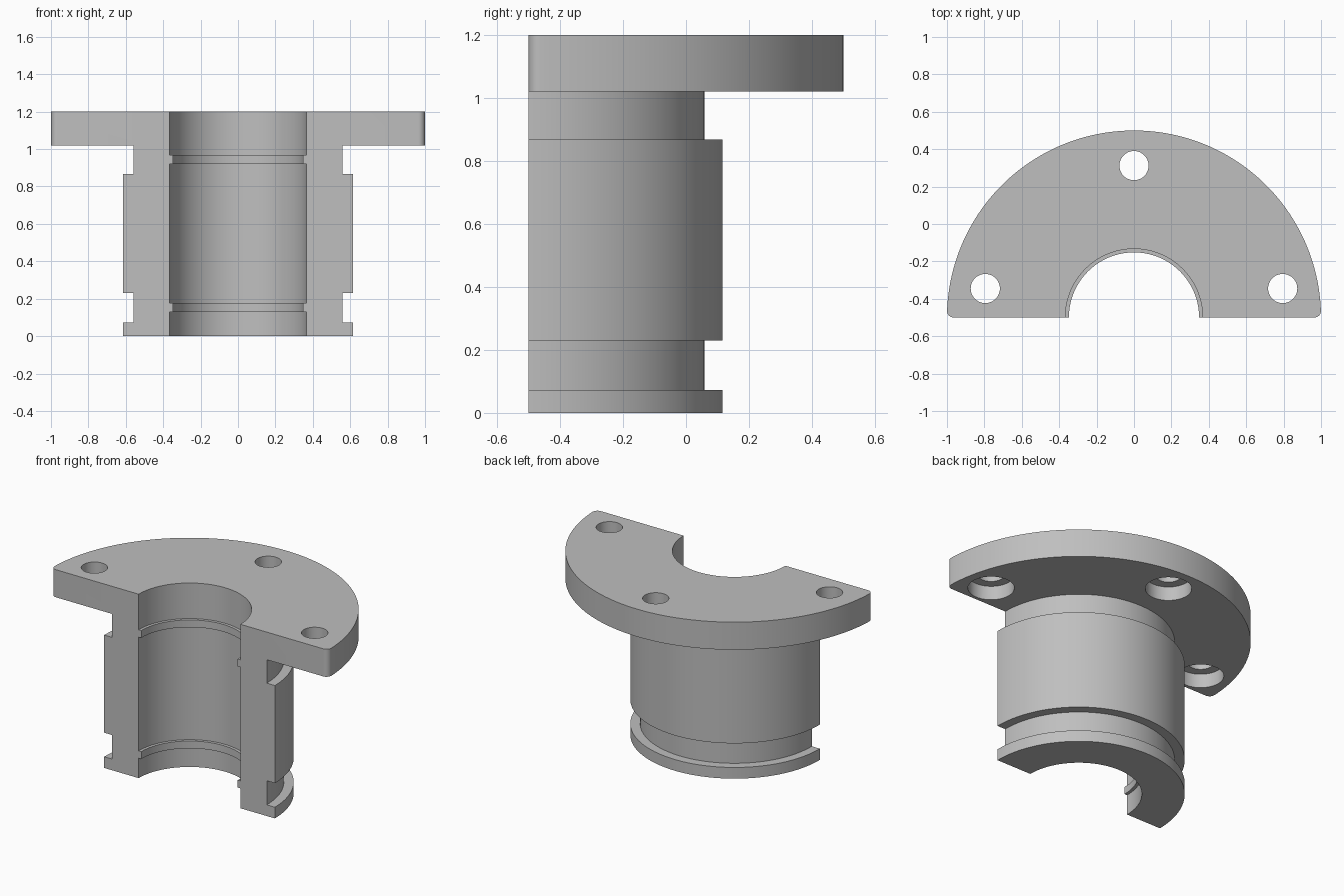
import bpy, bmesh
from math import pi, cos, sin, sqrt, atan2

if "Cube" in bpy.data.objects:
    bpy.data.objects.remove(bpy.data.objects["Cube"], do_unlink=True)

AXIS_Y = -0.5
TOP, FLANGE_Z = 1.2, 1.02
FLANGE_R, BODY_R, GROOVE_R = 1.0, 0.616, 0.558
BORE_R, RIB_R = 0.367, 0.348
FILLET = 0.035

grey = bpy.data.materials.new("plain_grey")
grey.use_nodes = True
colour = (0.52, 0.52, 0.52, 1)
grey.diffuse_color = colour
grey.node_tree.nodes["Principled BSDF"].inputs["Base Color"].default_value = colour


def finish(name, bm):
    bmesh.ops.remove_doubles(bm, verts=bm.verts, dist=1e-5)
    bmesh.ops.recalc_face_normals(bm, faces=bm.faces)
    mesh = bpy.data.meshes.new(name)
    bm.to_mesh(mesh)
    bm.free()
    mesh.materials.append(grey)
    obj = bpy.data.objects.new(name, mesh)
    bpy.context.collection.objects.link(obj)
    return obj


def revolve(name, profile, cx, cy, sweep, steps):
    """Turn a closed (radius, z) profile about a vertical axis; cap a partial turn."""
    bm = bmesh.new()
    rings = []
    for i in range(steps + 1):
        a = sweep * i / steps
        rings.append([bm.verts.new((cx + r * cos(a), cy + r * sin(a), z)) for r, z in profile])
    n = len(profile)
    for a, b in zip(rings, rings[1:]):
        for j in range(n):
            k = (j + 1) % n
            if profile[j][0] + profile[k][0] > 0:
                bm.faces.new((a[j], a[k], b[k], b[j]))
    if sweep < 2 * pi:
        bm.faces.new(rings[0])
        bm.faces.new(rings[-1])
    return finish(name, bm)


def prism(name, outline, z0, z1):
    bm = bmesh.new()
    face = bm.faces.new([bm.verts.new((x, y, z0)) for x, y in outline])
    moved = bmesh.ops.extrude_face_region(bm, geom=[face])["geom"]
    bmesh.ops.translate(bm, vec=(0, 0, z1 - z0),
                        verts=[v for v in moved if isinstance(v, bmesh.types.BMVert)])
    return finish(name, bm)


# Half sleeve: grooved outside, two small ribs in the bore, flange on top
outside = [(BODY_R, 0), (BODY_R, 0.073), (GROOVE_R, 0.073), (GROOVE_R, 0.23),
           (BODY_R, 0.23), (BODY_R, 0.867), (GROOVE_R, 0.867), (GROOVE_R, FLANGE_Z),
           (FLANGE_R, FLANGE_Z), (FLANGE_R, TOP)]
inside = [(BORE_R, TOP)]
for low, high in ((0.92, 0.968), (0.13, 0.178)):
    inside += [(BORE_R, high), (RIB_R, high), (RIB_R, low), (BORE_R, low)]
inside.append((BORE_R, 0))
sleeve = revolve("flanged_half_sleeve", outside + inside, 0, AXIS_Y, pi, 96)

# Counterbored bolt holes
hole = [(0, 0.99), (0.135, 0.99), (0.135, 1.11), (0.078, 1.11), (0.078, 1.25), (0, 1.25)]
cutters = [revolve("bolt_hole_cutter", hole, x, y, 2 * pi, 48)
           for x, y in ((0, 0.312), (0.795, -0.345), (-0.795, -0.345))]

# Rounded flange corners
xc = sqrt((FLANGE_R - FILLET) ** 2 - FILLET ** 2)
tip = atan2(FILLET, xc)
for side in (1, -1):
    arc = []
    for i in range(9):
        a = -pi / 2 + (tip + pi / 2) * i / 8
        arc.append((side * (xc + FILLET * cos(a)), AXIS_Y + FILLET + FILLET * sin(a)))
    arc += [(side * 1.1, AXIS_Y + 1.1 * sin(tip)), (side * 1.1, -0.6), (side * xc, -0.6)]
    cutters.append(prism("corner_cutter", arc, 0.99, 1.25))

bpy.ops.object.select_all(action="DESELECT")
bpy.context.view_layer.objects.active = sleeve
sleeve.select_set(True)
for cutter in cutters:
    cutter.hide_render = True
    mod = sleeve.modifiers.new("cut", "BOOLEAN")
    mod.operation = "DIFFERENCE"
    mod.solver = "EXACT"
    mod.object = cutter
    bpy.ops.object.modifier_apply(modifier=mod.name)
    bpy.data.objects.remove(cutter, do_unlink=True)

bpy.ops.object.shade_smooth_by_angle(angle=pi / 6)
